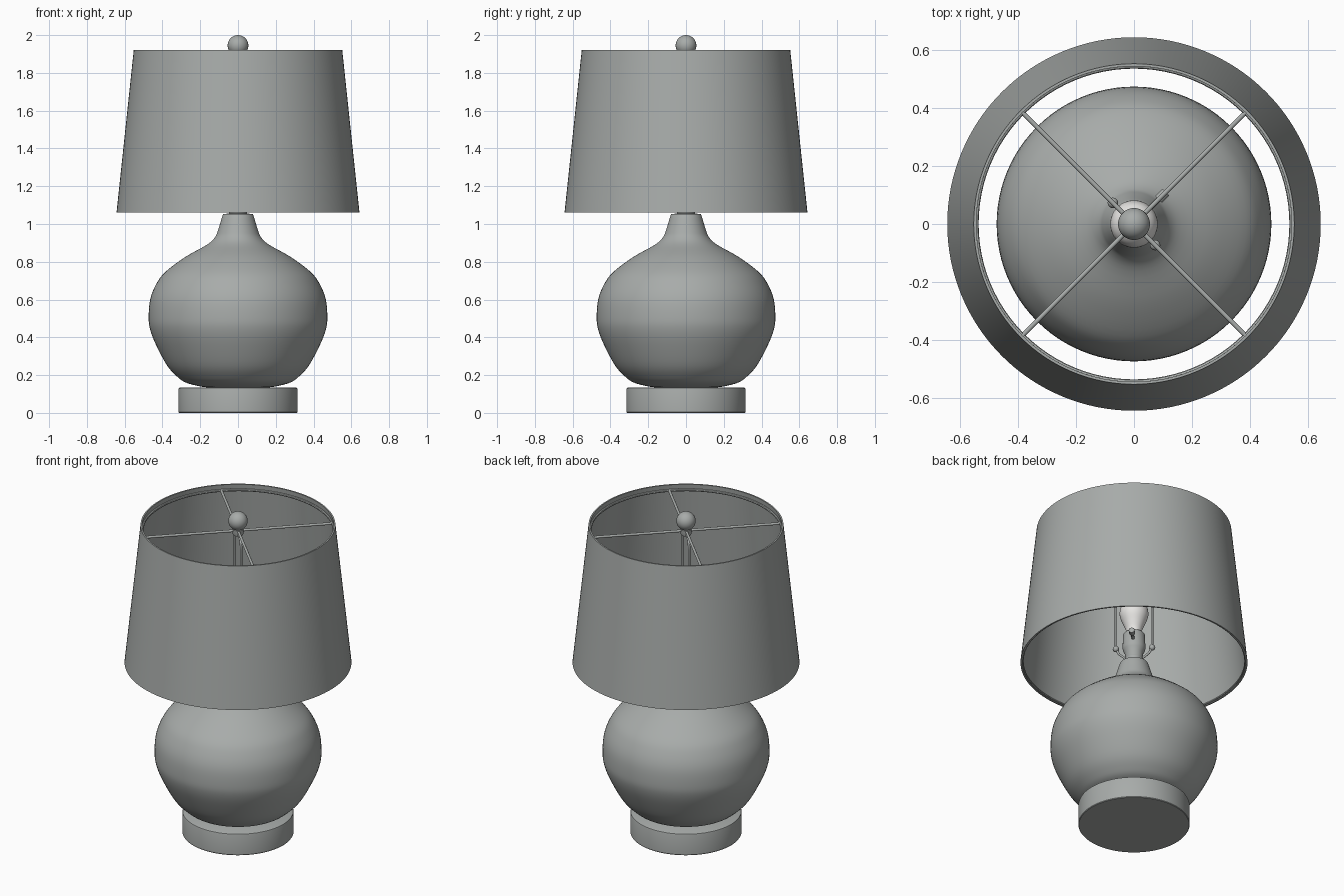
import bpy
import math
from mathutils import Vector

if "Cube" in bpy.data.objects:
    bpy.data.objects.remove(bpy.data.objects["Cube"])


def material(name, rgb):
    m = bpy.data.materials.new(name)
    m.diffuse_color = (*rgb, 1)
    m.use_nodes = True
    m.node_tree.nodes["Principled BSDF"].inputs["Base Color"].default_value = m.diffuse_color
    return m


GREY = material("warm_grey", (0.39, 0.41, 0.40))
WHITE = material("bulb_white", (0.80, 0.79, 0.77))


def smooth(obj, angle=35):
    bpy.ops.object.select_all(action='DESELECT')
    obj.select_set(True)
    bpy.context.view_layer.objects.active = obj
    bpy.ops.object.shade_smooth_by_angle(angle=math.radians(angle))


def spline(pts, steps=4):
    """Catmull-Rom curve through a list of points."""
    p = [Vector(q) for q in pts]
    p = [2 * p[0] - p[1]] + p + [2 * p[-1] - p[-2]]
    out = []
    for a, b, c, d in zip(p, p[1:], p[2:], p[3:]):
        for i in range(steps):
            t = i / steps
            out.append(0.5 * (2 * b + (c - a) * t + (2 * a - 5 * b + 4 * c - d) * t ** 2
                              + (3 * b - a - 3 * c + d) * t ** 3))
    return out + [p[-2]]


def lathe(name, profile, mat=GREY, n=96, closed=False):
    """Revolve (radius, z) points about z; open profiles get end caps."""
    k = len(profile)
    verts = [(r * math.cos(2 * math.pi * j / n), r * math.sin(2 * math.pi * j / n), z)
             for j in range(n) for r, z in profile]
    faces = [(j * k + i, (j + 1) % n * k + i, (j + 1) % n * k + (i + 1) % k, j * k + (i + 1) % k)
             for j in range(n) for i in range(k if closed else k - 1)]
    if not closed:
        faces.append([j * k for j in reversed(range(n))])
        faces.append([j * k + k - 1 for j in range(n)])
    me = bpy.data.meshes.new(name)
    me.from_pydata(verts, [], faces)
    me.materials.append(mat)
    obj = bpy.data.objects.new(name, me)
    bpy.context.collection.objects.link(obj)
    smooth(obj)
    return obj


def wire(name, pts, radius):
    """Round rod along a path."""
    cu = bpy.data.curves.new(name, 'CURVE')
    cu.dimensions = '3D'
    cu.bevel_depth = radius
    cu.bevel_resolution = 2
    cu.use_fill_caps = True
    sp = cu.splines.new('POLY')
    sp.points.add(len(pts) - 1)
    for q, co in zip(sp.points, pts):
        q.co = (*co, 1)
    cu.materials.append(GREY)
    obj = bpy.data.objects.new(name, cu)
    bpy.context.collection.objects.link(obj)
    return obj


def ball(name, r, loc, n=24):
    bpy.ops.mesh.primitive_uv_sphere_add(radius=r, location=loc, segments=n, ring_count=n // 2)
    obj = bpy.context.object
    obj.name = name
    obj.data.materials.append(GREY)
    smooth(obj, 60)
    return obj


def ring(name, r, z, thick):
    lathe(name, [(r + thick * math.cos(a * math.pi / 4), z + thick * math.sin(a * math.pi / 4))
                 for a in range(8)], closed=True)


# round plinth
lathe("base_plinth", [(0.312, 0), (0.315, 0.004), (0.315, 0.126), (0.313, 0.132), (0.307, 0.135)])

# vase body with flared neck
body = spline([(0.14, 0.133), (0.20, 0.14), (0.275, 0.16), (0.32, 0.19), (0.375, 0.25), (0.434, 0.36),
               (0.465, 0.44), (0.473, 0.505), (0.465, 0.60), (0.434, 0.68), (0.386, 0.745),
               (0.28, 0.825), (0.165, 0.89), (0.122, 0.93), (0.105, 0.97), (0.082, 1.045)])
lathe("vase_body", body + [Vector((0.078, 1.053)), Vector((0.05, 1.055))])

# socket, stem and bulb
lathe("socket_collar", [(0.048, 1.05), (0.048, 1.085), (0.03, 1.085)], n=48)
lathe("bulb_socket", [(0.045, 1.08), (0.05, 1.09), (0.052, 1.12), (0.062, 1.14), (0.065, 1.155),
                      (0.062, 1.24), (0.057, 1.247), (0.035, 1.247)], n=48)
bulb = spline([(0.042, 1.235), (0.045, 1.27), (0.06, 1.31), (0.078, 1.355), (0.081, 1.39),
               (0.07, 1.43), (0.04, 1.46), (0.003, 1.47)])
lathe("light_bulb", bulb, WHITE, n=48)

# switch on the socket
s = math.sqrt(0.5)
wire("switch_stem", [(0.03, 0.03, 1.185), (0.095, 0.095, 1.185)], 0.009)
wire("switch_knob", [(0.085, 0.085, 1.185), (0.11, 0.11, 1.185)], 0.017)

# harp: U-shaped wire on the diagonal, with ball nuts at its feet
half = [(0.0, 1.09), (0.05, 1.09), (0.085, 1.12), (0.103, 1.155)]
half += [(0.045 + 0.058 * math.cos(t * math.pi / 16), 1.81 + 0.058 * math.sin(t * math.pi / 16))
         for t in range(9)] + [(0.0, 1.868)]
for side in (-1, 1):
    wire("harp_wire", [(side * r * s, -side * r * s, z) for r, z in half], 0.007)
    ball("harp_nut", 0.018, (side * 0.103 * s, -side * 0.103 * s, 1.155), 16)

# spider arms and hub
for k in range(4):
    a = math.pi / 4 + k * math.pi / 2
    wire("spider_arm", [(0, 0, 1.885), (0.544 * math.cos(a), 0.544 * math.sin(a), 1.885)], 0.008)
lathe("spider_hub", [(0.028, 1.86), (0.03, 1.865), (0.03, 1.895), (0.018, 1.90), (0.018, 1.92)], n=32)

# finial
ball("finial_ball", 0.055, (0, 0, 1.945), 40)

# tapered drum shade with thin walls and wire rings
lathe("lamp_shade", [(0.643, 1.062), (0.552, 1.92), (0.543, 1.92), (0.634, 1.062)], closed=True, n=128)
ring("shade_top_ring", 0.543, 1.885, 0.008)
ring("shade_bottom_ring", 0.632, 1.072, 0.007)
